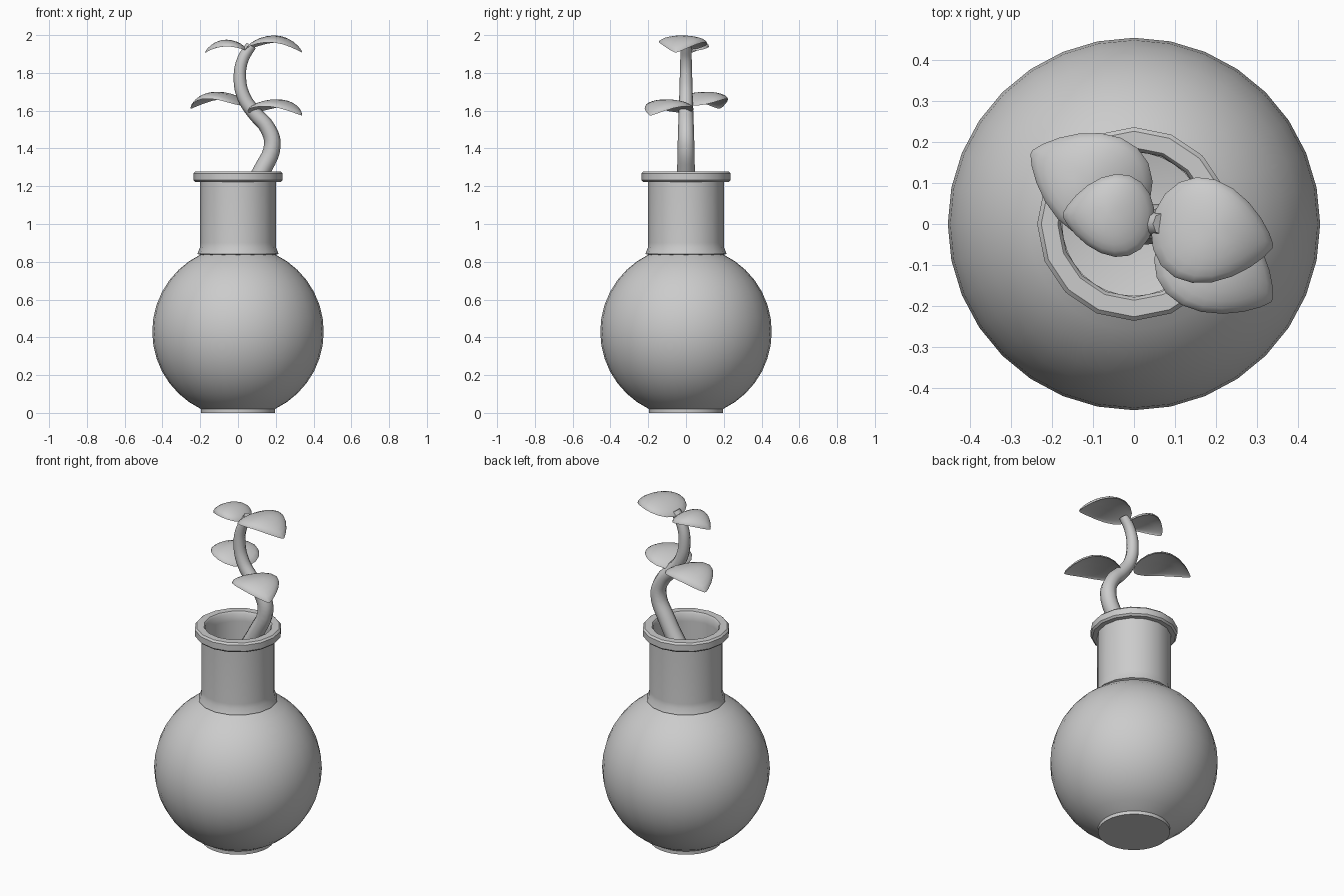
import bpy, bmesh
from math import sin, cos, pi, radians, atan2, hypot, sqrt, asin
from mathutils import Matrix, Vector

cube = bpy.data.objects.get("Cube")
if cube:
    bpy.data.objects.remove(cube)

grey = bpy.data.materials.new("plain_grey")
grey.use_nodes = True
grey.diffuse_color = (0.6, 0.6, 0.6, 1)
grey.node_tree.nodes["Principled BSDF"].inputs["Base Color"].default_value = (0.6, 0.6, 0.6, 1)


def add_object(name, bm, angle=40):
    bmesh.ops.recalc_face_normals(bm, faces=bm.faces)
    mesh = bpy.data.meshes.new(name)
    bm.to_mesh(mesh)
    bm.free()
    mesh.materials.append(grey)
    obj = bpy.data.objects.new(name, mesh)
    bpy.context.collection.objects.link(obj)
    bpy.ops.object.select_all(action='DESELECT')
    obj.select_set(True)
    bpy.context.view_layer.objects.active = obj
    bpy.ops.object.shade_smooth_by_angle(angle=radians(angle))
    return obj


def lathe(name, profile, sides, closed=False):
    """Spin an (r, z) profile around the z axis; r = 0 makes a pole."""
    bm = bmesh.new()
    verts = [bm.verts.new((r, 0, z)) for r, z in profile]
    edges = [bm.edges.new(pair) for pair in zip(verts, verts[1:])]
    if closed:
        edges.append(bm.edges.new((verts[-1], verts[0])))
    bmesh.ops.spin(bm, geom=verts + edges, cent=(0, 0, 0), axis=(0, 0, 1),
                   angle=2 * pi, steps=sides, use_merge=True)
    bmesh.ops.remove_doubles(bm, verts=bm.verts, dist=0.0005)
    return add_object(name, bm)


# Round bulb: outer and inner shells, both cut flat at the base
def arc(radius, end, steps=14):
    a0, a1 = -asin(sqrt(1 - (end / radius) ** 2)), asin(sqrt(1 - (end / radius) ** 2))
    return [(radius * cos(a0 + (a1 - a0) * i / steps),
             0.43 + radius * sin(a0 + (a1 - a0) * i / steps)) for i in range(steps + 1)]


outer = arc(0.454, 0.195)
inner = arc(0.434, 0.175)
lathe("vase_bulb", [(0, 0), (0.195, 0)] + outer + inner[::-1] + [(0, inner[0][1])], 32)

# Neck and lip
lathe("vase_neck", [(0.215, 0.842), (0.202, 0.875), (0.2, 0.9), (0.2, 1.23),
                    (0.18, 1.23), (0.18, 0.83)], 16, True)
lathe("vase_lip", [(0.19, 1.222), (0.226, 1.222), (0.236, 1.232), (0.236, 1.268),
                   (0.226, 1.278), (0.186, 1.278), (0.178, 1.268), (0.178, 1.222)], 16, True)

# Winding tapered stem
path = [(-0.1, 0.9), (0.02, 1.1), (0.125, 1.28), (0.182, 1.42), (0.155, 1.51),
        (0.085, 1.59), (0.032, 1.67), (0.01, 1.77), (0.025, 1.87), (0.07, 1.945)]
curve = bpy.data.curves.new("stem", 'CURVE')
curve.dimensions = '3D'
curve.bevel_depth = 0.05
curve.bevel_resolution = 2
curve.use_fill_caps = True
curve.resolution_u = 5
spline = curve.splines.new('BEZIER')
spline.bezier_points.add(len(path) - 1)
for i, (point, (x, z)) in enumerate(zip(spline.bezier_points, path)):
    point.co = (x, 0, z)
    point.handle_left_type = point.handle_right_type = 'AUTO'
    point.radius = 1.05 - 0.055 * i
curve.materials.append(grey)
bpy.context.collection.objects.link(bpy.data.objects.new("stem", curve))


# Teardrop leaves, domed above, hollow beneath and drooping at both ends
def leaf(name, base, tip, z, half_width, droop):
    bm = bmesh.new()
    bmesh.ops.create_uvsphere(bm, u_segments=20, v_segments=12, radius=1)
    bmesh.ops.rotate(bm, verts=bm.verts, matrix=Matrix.Rotation(pi / 20, 3, 'Z'))
    dx, dy = tip[0] - base[0], tip[1] - base[1]
    length = hypot(dx, dy)
    for v in bm.verts:
        x, y, h = v.co
        width = half_width * max(1 - x, 0.0) ** 0.3
        lift = 0.036 * h if h > 0 else -0.012 * h
        fall = droop * x * x * (1 if x > 0 else 0.7)
        v.co = Vector((x * length / 2, y * width, lift - fall))
    turn = Matrix.Rotation(atan2(dy, dx), 4, 'Z')
    move = Matrix.Translation(((base[0] + tip[0]) / 2, (base[1] + tip[1]) / 2, z))
    bm.transform(move @ turn)
    add_object(name, bm, 50)


leaf("upper_left_side_leaf", (0.045, 0.01), (0.34, -0.055), 1.962, 0.125, 0.055)
leaf("upper_right_side_leaf", (0.05, 0.02), (-0.175, 0.022), 1.94, 0.098, 0.035)
leaf("lower_left_side_leaf", (0.07, -0.02), (0.338, -0.188), 1.624, 0.122, 0.05)
leaf("lower_right_side_leaf", (0.03, 0.035), (-0.252, 0.176), 1.664, 0.125, 0.055)
